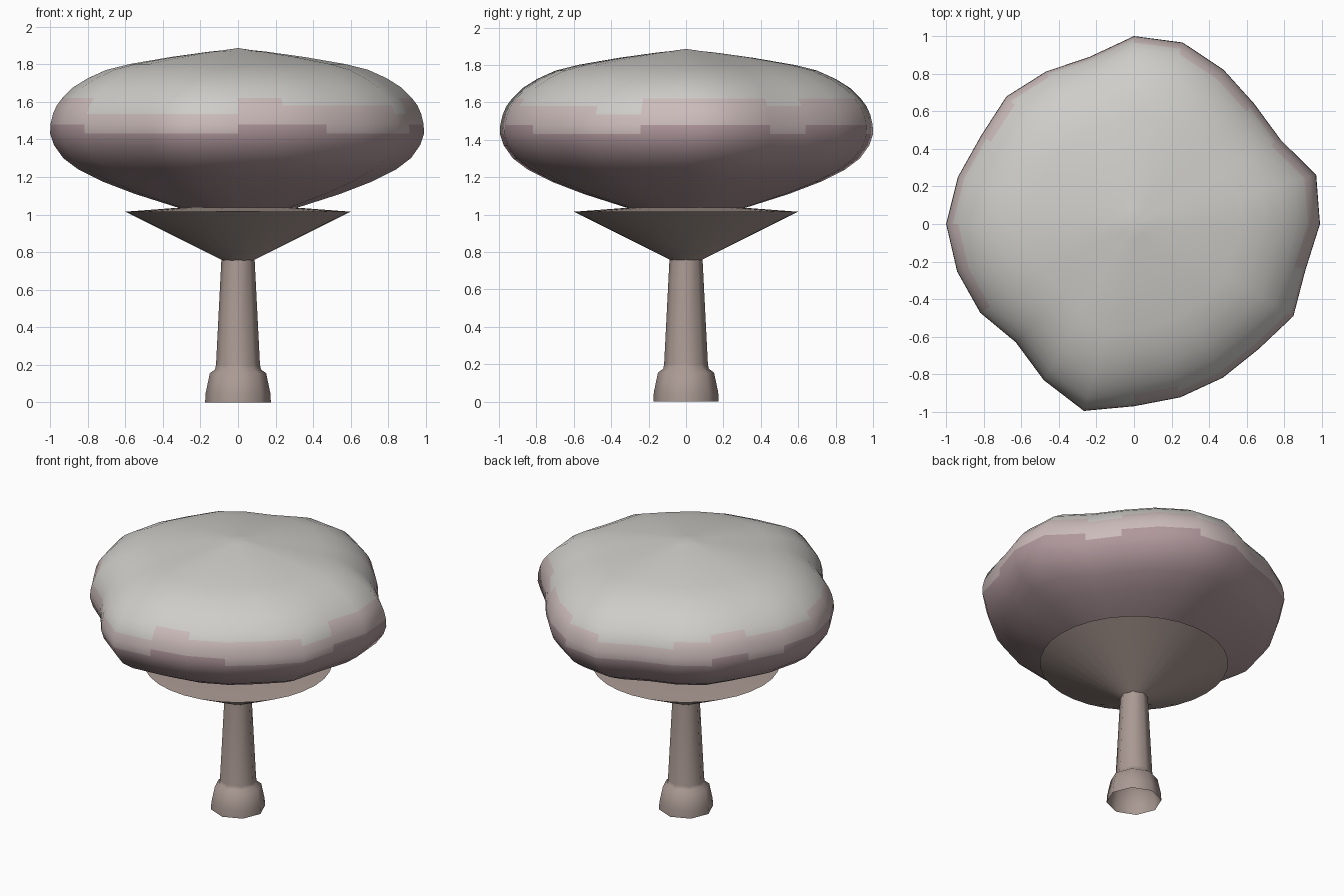
import bpy, bmesh, math, random

if "Cube" in bpy.data.objects:
    bpy.data.objects.remove(bpy.data.objects["Cube"])

random.seed(4)


def material(name, rgb):
    m = bpy.data.materials.new(name)
    m.diffuse_color = (*rgb, 1)
    m.use_nodes = True
    m.node_tree.nodes["Principled BSDF"].inputs["Base Color"].default_value = m.diffuse_color
    return m


def lathe(name, profile, sides, mats, lobes=None, angle=40):
    """Revolve (radius, z) points; radius 0 makes a pole; lobes scale each side."""
    bm = bmesh.new()
    rings = []
    for r, z in profile:
        if r == 0:
            rings.append([bm.verts.new((0, 0, z))] * sides)
            continue
        ring = []
        for i in range(sides):
            a = 2 * math.pi * i / sides
            k = r * (lobes[i] if lobes else 1)
            ring.append(bm.verts.new((k * math.cos(a), k * math.sin(a), z)))
        rings.append(ring)
    for low, high in zip(rings, rings[1:]):
        for i in range(sides):
            j = (i + 1) % sides
            quad = [low[i], low[j], high[j], high[i]]
            bm.faces.new(list(dict.fromkeys(quad)))
    mesh = bpy.data.meshes.new(name)
    bm.to_mesh(mesh)
    bm.free()
    for m in mats:
        mesh.materials.append(m)
    ob = bpy.data.objects.new(name, mesh)
    bpy.context.collection.objects.link(ob)
    bpy.ops.object.select_all(action='DESELECT')
    ob.select_set(True)
    bpy.context.view_layer.objects.active = ob
    bpy.ops.object.shade_smooth_by_angle(angle=math.radians(angle))
    return ob


bark = material("bark", (0.40, 0.32, 0.29))
leaf_top = material("leaf_top", (0.62, 0.61, 0.58))
leaf_mid = material("leaf_mid", (0.60, 0.50, 0.49))
leaf_low = material("leaf_low", (0.43, 0.31, 0.33))

# Trunk with flared foot, open underneath
lathe("trunk", [(0.175, 0), (0.172, 0.05), (0.15, 0.155), (0.122, 0.175),
                (0.117, 0.2), (0.088, 0.77)], 8, [bark], angle=50)

# Branch cone with a shallow lid
lathe("branch_cone", [(0.06, 0.745), (0.09, 0.76), (0.6, 1.015), (0, 1.06)], 32, [bark])

# Lobed canopy: one radius factor per 15 degrees, starting at +x
lobes = [0.99, 1.004, 0.90, 0.905, 0.95, 1.0, 1.0, 0.92, 0.937, 0.96, 0.94, 0.97,
         1.0, 0.975, 0.945, 0.89, 0.96, 1.03, 0.97, 0.955, 0.945, 0.94, 0.98, 0.945]
outline = [(0, 0.95), (0.33, 1.04), (0.55, 1.11), (0.72, 1.175), (0.85, 1.24),
           (0.93, 1.3), (0.98, 1.37), (1.0, 1.43), (0.998, 1.48), (0.985, 1.535),
           (0.965, 1.58), (0.935, 1.62), (0.88, 1.675), (0.8, 1.725), (0.7, 1.77),
           (0.58, 1.8), (0.36, 1.838), (0.15, 1.867), (0.08, 1.874), (0, 1.886)]
canopy = lathe("canopy", outline, 24, [leaf_top, leaf_mid, leaf_low], lobes, 60)

# Patchy colour bands around the canopy
shift = [random.uniform(-0.04, 0.04) for _ in range(24)]
for p in canopy.data.polygons:
    z = p.center.z + shift[int(math.atan2(p.center.y, p.center.x) / math.tau * 24) % 24]
    p.material_index = 2 if z < 1.44 else 1 if z < 1.58 else 0
